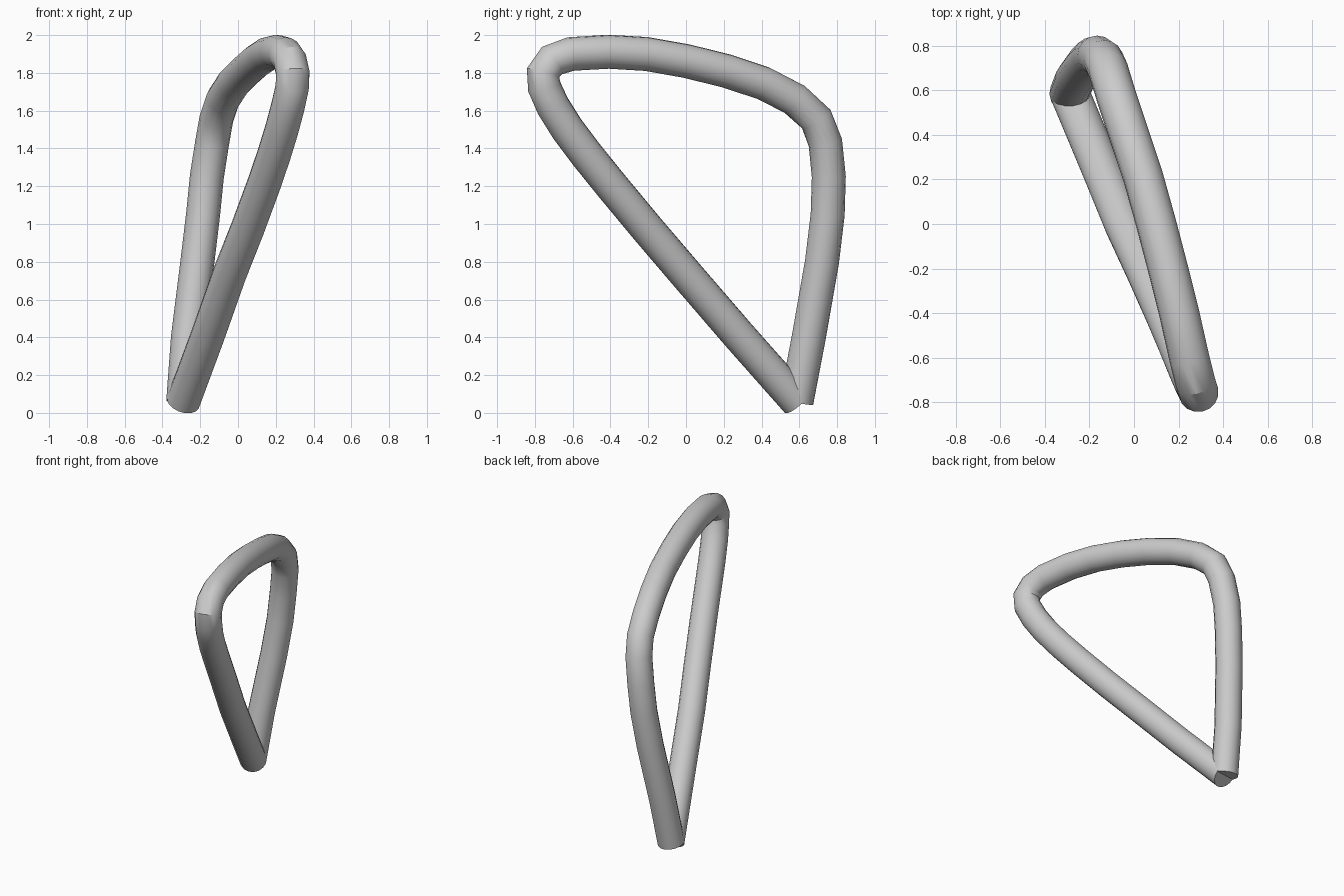
import bpy

# Centre line of the bent tube: up the near-upright leg, over the top, down the diagonal
path = [
    (-0.29, 0.585, 0.06), (-0.265, 0.65, 0.40), (-0.215, 0.72, 0.80),
    (-0.185, 0.75, 1.05), (-0.165, 0.756, 1.25), (-0.137, 0.738, 1.43),
    (-0.115, 0.69, 1.555), (-0.08, 0.575, 1.66), (-0.025, 0.41, 1.745),
    (0.04, 0.215, 1.81), (0.10, 0.0, 1.863), (0.155, -0.21, 1.90),
    (0.205, -0.41, 1.912), (0.25, -0.61, 1.90), (0.275, -0.71, 1.865),
    (0.29, -0.757, 1.80), (0.287, -0.75, 1.725), (0.265, -0.705, 1.625),
    (0.233, -0.63, 1.505), (0.19, -0.525, 1.365), (0.137, -0.40, 1.21),
    (0.05, -0.205, 0.975), (-0.045, 0.0, 0.735), (-0.16, 0.28, 0.41),
    (-0.29, 0.59, 0.06),
]

# Round tube swept along the path
curve = bpy.data.curves.new("bent_tube", 'CURVE')
curve.dimensions = '3D'
curve.bevel_depth = 0.09
curve.bevel_resolution = 6
curve.use_fill_caps = True
spline = curve.splines.new('POLY')
spline.points.add(len(path) - 1)
for point, co in zip(spline.points, path):
    point.co = (*co, 1)

tube = bpy.data.objects.new("bent_tube", curve)
bpy.context.collection.objects.link(tube)
bpy.context.view_layer.objects.active = tube
tube.select_set(True)
bpy.ops.object.convert(target='MESH')
bpy.ops.object.shade_smooth_by_angle()
